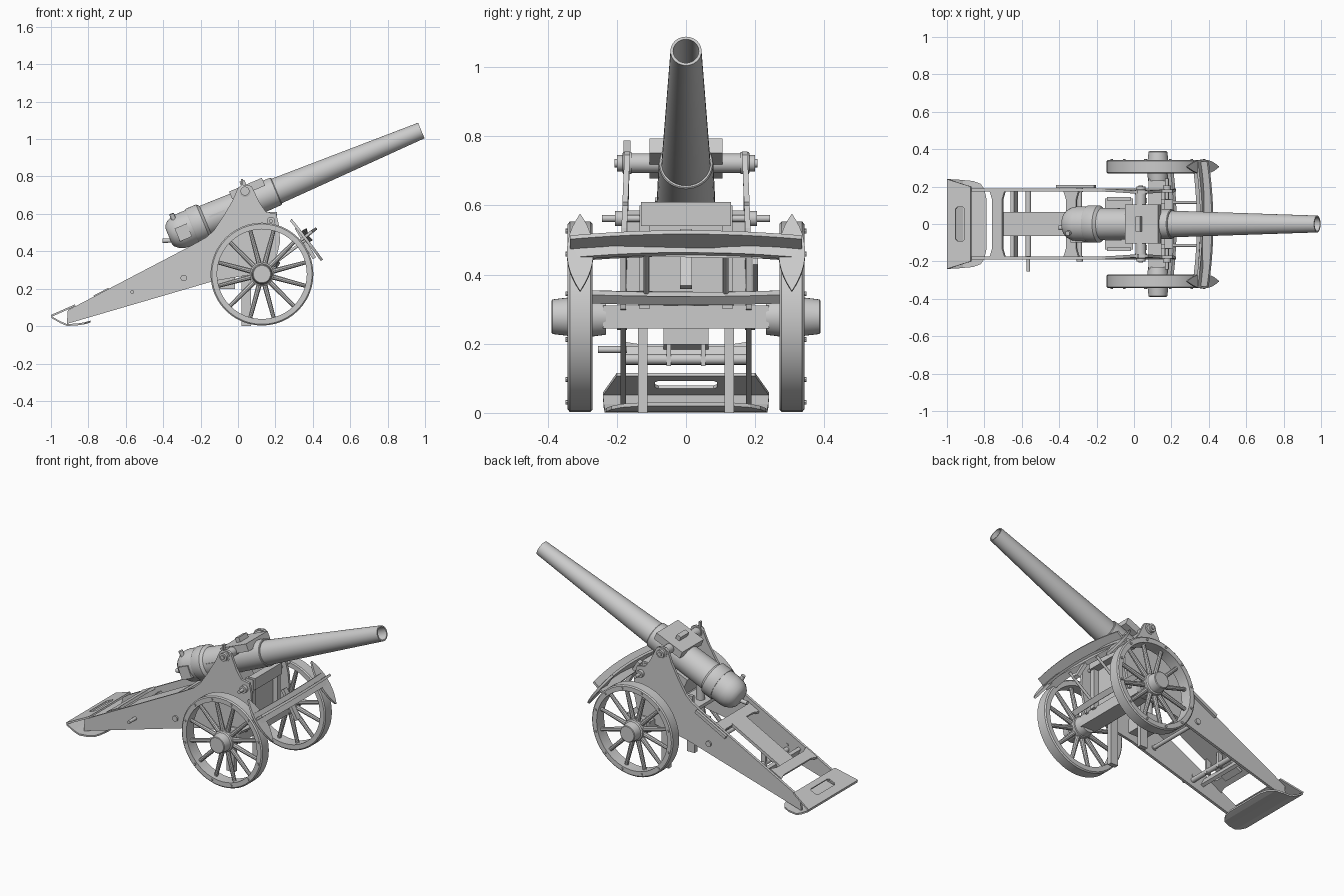
import bpy, bmesh, math
from mathutils import Vector, Matrix

if "Cube" in bpy.data.objects:
    bpy.data.objects.remove(bpy.data.objects["Cube"])

U = Vector((0.9225, 0, 0.386))           # barrel direction
N = Vector((-0.386, 0, 0.9225))          # barrel "up"
P0 = Vector((0.206, 0, 0.722))           # front edge of the jacket on the axis
WC = Vector((0.128, 0, 0.278))           # wheel centre


def at(t, y=0, n=0):
    return P0 + U * t + N * n + Vector((0, y, 0))


def finish(name, bm, smooth=False):
    bmesh.ops.remove_doubles(bm, verts=bm.verts, dist=1e-5)
    bmesh.ops.recalc_face_normals(bm, faces=bm.faces)
    me = bpy.data.meshes.new(name)
    bm.to_mesh(me)
    bm.free()
    ob = bpy.data.objects.new(name, me)
    bpy.context.collection.objects.link(ob)
    if smooth:
        bpy.ops.object.select_all(action='DESELECT')
        ob.select_set(True)
        bpy.context.view_layer.objects.active = ob
        bpy.ops.object.shade_smooth_by_angle(angle=math.radians(35))
    return ob


def lathe(name, origin, axis, profile, segs=32, closed=False):
    """Revolve (distance along axis, radius) points."""
    rot = Vector(axis).to_track_quat('Z', 'Y')
    bm = bmesh.new()
    rings = [[bm.verts.new(Vector(origin) + rot @ Vector((r * math.cos(a), r * math.sin(a), d)))
              for a in (2 * math.pi * i / segs for i in range(segs))] for d, r in profile]
    pairs = list(zip(rings, rings[1:])) + ([(rings[-1], rings[0])] if closed else [])
    for a, b in pairs:
        for i in range(segs):
            j = (i + 1) % segs
            bm.faces.new((a[i], a[j], b[j], b[i]))
    return finish(name, bm, True)


def rod(name, a, b, r, r2=None, segs=14):
    a, b = Vector(a), Vector(b)
    d = (b - a).length
    return lathe(name, a, b - a, [(0, 0), (0, r), (d, r2 or r), (d, 0)], segs)


def box(name, center, size, ex=(1, 0, 0), ez=(0, 0, 1)):
    ex, ez = Vector(ex).normalized(), Vector(ez).normalized()
    m = Matrix((ex, ez.cross(ex), ez)).transposed().to_4x4()
    bm = bmesh.new()
    bmesh.ops.create_cube(bm, size=1, matrix=Matrix.Translation(center) @ m @ Matrix.Diagonal((*size, 1)))
    return finish(name, bm)


def prism(name, pts, depth):
    """Extrude a 3D outline along the depth vector."""
    bm = bmesh.new()
    f = bm.faces.new([bm.verts.new(p) for p in pts])
    ext = bmesh.ops.extrude_face_region(bm, geom=[f])['geom']
    bmesh.ops.translate(bm, vec=depth, verts=[v for v in ext if isinstance(v, bmesh.types.BMVert)])
    bm.normal_update()
    return finish(name, bm)


def side(name, xz, y0, y1):
    return prism(name, [(x, y0, z) for x, z in xz], (0, y1 - y0, 0))


# Barrel with bore, jacket and breech
lathe("barrel", P0, U, [(-0.1, 0.07), (0, 0.071), (0.839, 0.045), (0.839, 0.037), (0.3, 0.034), (0.3, 0)], 40)
lathe("jacket", P0, U, [(-0.46, 0), (-0.46, 0.086), (-0.2, 0.083), (-0.004, 0.079), (0, 0.076), (0, 0.06)], 40)
lathe("breech_collar", P0, U, [(-0.49, 0.08), (-0.49, 0.097), (-0.485, 0.1), (-0.425, 0.1), (-0.41, 0.085)], 40)
lathe("breech", P0, U, [(-0.625, 0), (-0.625, 0.045), (-0.618, 0.062), (-0.60, 0.078), (-0.575, 0.09),
                        (-0.55, 0.094), (-0.48, 0.094)], 40)
box("breech_wedge", at(-0.545, -0.085, -0.012), (0.07, 0.03, 0.075), U, N)
rod("breech_handle", at(-0.61, -0.02, -0.03), at(-0.665, -0.02, -0.01), 0.012)
rod("breech_knob", at(-0.565, -0.045, 0.07), at(-0.565, -0.05, 0.105), 0.013)
box("jacket_rib", at(-0.34, -0.083, 0.01), (0.09, 0.012, 0.012), U, N)

# Saddle block over the barrel with its lifting lug
box("saddle_plate", at(-0.14, 0, 0.073), (0.19, 0.21, 0.045), U, N)
box("lifting_lug", at(-0.15, 0, 0.108), (0.028, 0.08, 0.03), U, N)
T = Vector((0.037, 0, 0.722))
for s in (1, -1):
    rod("trunnion", T + Vector((0, 0.06 * s, 0)), T + Vector((0, 0.16 * s, 0)), 0.028, segs=24)
    lathe("trunnion_cap", T, (0, s, 0), [(0.158, 0), (0.158, 0.032), (0.182, 0.032), (0.184, 0.024),
                                         (0.2, 0.024), (0.2, 0.012), (0.207, 0.012), (0.207, 0)], 24)
box("trunnion_pin", T + Vector((-0.015, -0.17, 0.045)), (0.012, 0.02, 0.04))

# Carriage cheeks
cheek = [(-0.915, 0.012), (-0.134, 0.24), (0.04, 0.27), (0.19, 0.30), (0.225, 0.45), (0.22, 0.535),
         (0.205, 0.60), (0.15, 0.61), (0.115, 0.66), (0.075, 0.745), (0.055, 0.755), (0.02, 0.755), (0, 0.74),
         (-0.03, 0.67), (-0.08, 0.585), (-0.13, 0.51), (-0.17, 0.475), (-0.25, 0.43), (-0.91, 0.085)]
for s in (1, -1):
    ob = side("cheek", cheek, 0.174 * s, 0.19 * s)
    for v in ob.data.vertices:           # lean the upper part inward
        v.co.y -= s * 0.012 * max(0, v.co.z - 0.45) / 0.3
    rod("cheek_boss", (0.176, 0.17 * s, 0.562), (0.176, 0.205 * s, 0.562), 0.022, segs=20)
    rod("cheek_bolt", (-0.29, 0.17 * s, 0.257), (-0.29, 0.2 * s, 0.257), 0.017, segs=20)
    box("ground_leg", (0.045, 0.125 * s, 0.16), (0.05, 0.028, 0.32))
    box("front_upright", (0.17, 0.12 * s, 0.45), (0.05, 0.028, 0.3))
    box("elevating_arm", (-0.08, 0.135 * s, 0.44), (0.13, 0.02, 0.1))
    rod("brake_rod", (0.2, 0.115 * s, 0.34), (0.36, 0.115 * s, 0.46), 0.008)
    # Wheel: rim, spokes and hub
    c = WC + Vector((0, 0.306 * s, 0))
    lathe("wheel_rim", c, (0, s, 0), [(-0.036, 0.24), (-0.036, 0.268), (-0.03, 0.275), (0.03, 0.275),
                                      (0.036, 0.268), (0.036, 0.24)], 48, True)
    lathe("wheel_hub", c, (0, s, 0), [(-0.075, 0), (-0.075, 0.052), (-0.03, 0.058), (-0.028, 0.064), (0.025, 0.064),
                                      (0.03, 0.056), (0.08, 0.05), (0.083, 0.046), (0.083, 0)], 32)
    for k in range(12):
        a = math.radians(15 + 30 * k)
        d = Vector((math.cos(a), 0, math.sin(a)))
        rod("wheel_spoke", c + d * 0.05, c + d * 0.248, 0.015, 0.011, 10)
        b = c + d * 0.256 + Vector((0, s * 0.03, 0))
        rod("rim_bolt", b, b + Vector((0, s * 0.012, 0)), 0.007, segs=8)
    # Leaf shaped brake shoe bent round the wheel
    bm = bmesh.new()
    rows = []
    for i in range(13):
        f = i / 12
        a = math.radians(62 - 49 * f)
        w = 0.037 * (1 - abs(2 * f - 1) ** 2.2) + 0.001
        rows.append([bm.verts.new(c + Vector((math.cos(a), 0, math.sin(a))) * (r + 0.028 * (2 * f - 1) ** 2)
                                  + Vector((0, q * w, 0)))
                     for r, q in ((0.293, -1), (0.293, 1), (0.308, 1), (0.308, -1))])
    for p, q in zip(rows, rows[1:]):
        for i in range(4):
            bm.faces.new((p[i], p[i - 1], q[i - 1], q[i]))
    bm.faces.new(rows[0])
    bm.faces.new(rows[-1])
    finish("brake_shoe", bm)

# Axle and front panel
box("axle", (0.128, 0, 0.277), (0.1, 0.48, 0.066))
box("front_panel", (0.155, 0, 0.45), (0.016, 0.35, 0.27))
box("front_transom", (0.185, 0, 0.575), (0.045, 0.26, 0.07))
rod("front_crossbar", (0.176, -0.243, 0.562), (0.176, 0.243, 0.562), 0.010)
box("saddle_support", (0.01, 0, 0.50), (0.1, 0.15, 0.13), U, N)
box("elevating_bed", (-0.08, 0, 0.4), (0.15, 0.27, 0.02))
rod("elevating_screw", (-0.1, 0, 0.26), (-0.1, 0, 0.53), 0.025, segs=20)
box("elevating_box", (-0.07, 0, 0.24), (0.11, 0.13, 0.085))


# Cross-shaped brake beam, bowed forward in plan
def bowed(name, half, x, z, dx, dz, thick, bow, lift):
    d = Vector((dx, 0, dz))
    n = Vector((-dz, 0, dx)).normalized() * thick
    ys = [half * (i / 6 - 1) for i in range(13)]
    line = [Vector((x + bow * (1 - (y / half) ** 2), y, z + lift * (1 - (y / half) ** 2))) - n / 2 for y in ys]
    return prism(name, [p - d * 0.5 for p in line] + [p + d * 0.5 for p in reversed(line)], n)


bowed("brake_beam_flat", 0.335, 0.355, 0.475, 0.08, 0.065, 0.014, 0.025, 0.015)
bowed("brake_beam_web", 0.335, 0.355, 0.475, -0.04, 0.06, 0.014, 0.025, 0.015)
bowed("lower_beam", 0.27, 0.195, 0.335, 0.02, 0.025, 0.02, 0.015, -0.005)
box("brake_post", (0.36, 0, 0.445), (0.02, 0.034, 0.19), (0.86, 0, 0.5), (-0.5, 0, 0.86))

# Trail transoms with flared ends, seat plank and winding gear
slope = Vector((0.885, 0, 0.463)).normalized()
up = Vector((-slope.z, 0, slope.x))
for name, c in (("rear_transom", (-0.725, 0, 0.17)), ("middle_transom", (-0.33, 0, 0.345))):
    c = Vector(c)
    half = [(-0.03, 0.13), (-0.038, 0.155), (-0.045, 0.175), (0.045, 0.175), (0.038, 0.155), (0.03, 0.13)]
    pts = half + [(x, -y) for x, y in reversed(half)]
    prism(name, [c + slope * x + Vector((0, y, 0)) for x, y in pts], up * 0.016)
box("trail_plank", (-0.53, 0, 0.25), (0.40, 0.13, 0.018), slope, up)
box("trail_crosspiece", (-0.64, 0, 0.165), (0.02, 0.35, 0.05), slope, up)
rod("winding_shaft", (-0.565, -0.255, 0.183), (-0.565, -0.17, 0.183), 0.010)
rod("trail_roller", (-0.565, -0.175, 0.155), (-0.565, 0.175, 0.155), 0.015)
rod("trail_crossrod", (-0.29, -0.18, 0.257), (-0.29, 0.18, 0.257), 0.012)
for y in (-0.05, 0.05):
    box("roller_lug", (-0.565, y, 0.18), (0.03, 0.014, 0.09))
box("side_rail", (-0.31, 0.2, 0.385), (0.23, 0.016, 0.02), slope, up)

# Trail spade: sloping top plate with hand slot, upturned bottom plate
e, v = Vector((0.125, 0, 0.055)).normalized(), Vector((-0.055, 0, 0.125)).normalized()
start = Vector((-0.997, 0, 0.05))
outer = [(0, -0.24), (0.14, -0.2), (0.14, 0.2), (0, 0.24)]
slot = [(0.05, -0.08), (0.06, -0.09), (0.095, -0.09), (0.105, -0.08),
        (0.105, 0.08), (0.095, 0.09), (0.06, 0.09), (0.05, 0.08)]
plate = prism("spade_top", [start + e * a + Vector((0, y, 0)) for a, y in outer], v * 0.01)
cut = prism("slot_cutter", [start + e * a + Vector((0, y, 0)) - v * 0.02 for a, y in slot], v * 0.06)
cut.hide_render = True
cut.hide_set(True)
mod = plate.modifiers.new("slot", 'BOOLEAN')
mod.operation, mod.object, mod.solver = 'DIFFERENCE', cut, 'EXACT'
bpy.context.view_layer.objects.active = plate
bpy.ops.object.modifier_apply(modifier=mod.name)
bpy.data.objects.remove(cut)

stations = [(-0.997, 0.043, 0.24), (-0.95, 0.016, 0.238), (-0.915, 0.001, 0.235), (-0.86, 0.004, 0.23),
            (-0.82, 0.01, 0.215), (-0.80, 0.016, 0.185), (-0.788, 0.02, 0.13)]
bm = bmesh.new()
rows = [[bm.verts.new(p) for p in ((x, -w, z), (x, w, z), (x, w, z + 0.01), (x, -w, z + 0.01))]
        for x, z, w in stations]
for p, q in zip(rows, rows[1:]):
    for i in range(4):
        bm.faces.new((p[i], p[i - 1], q[i - 1], q[i]))
bm.faces.new(rows[0])
bm.faces.new(rows[-1])
finish("spade_bottom", bm)
